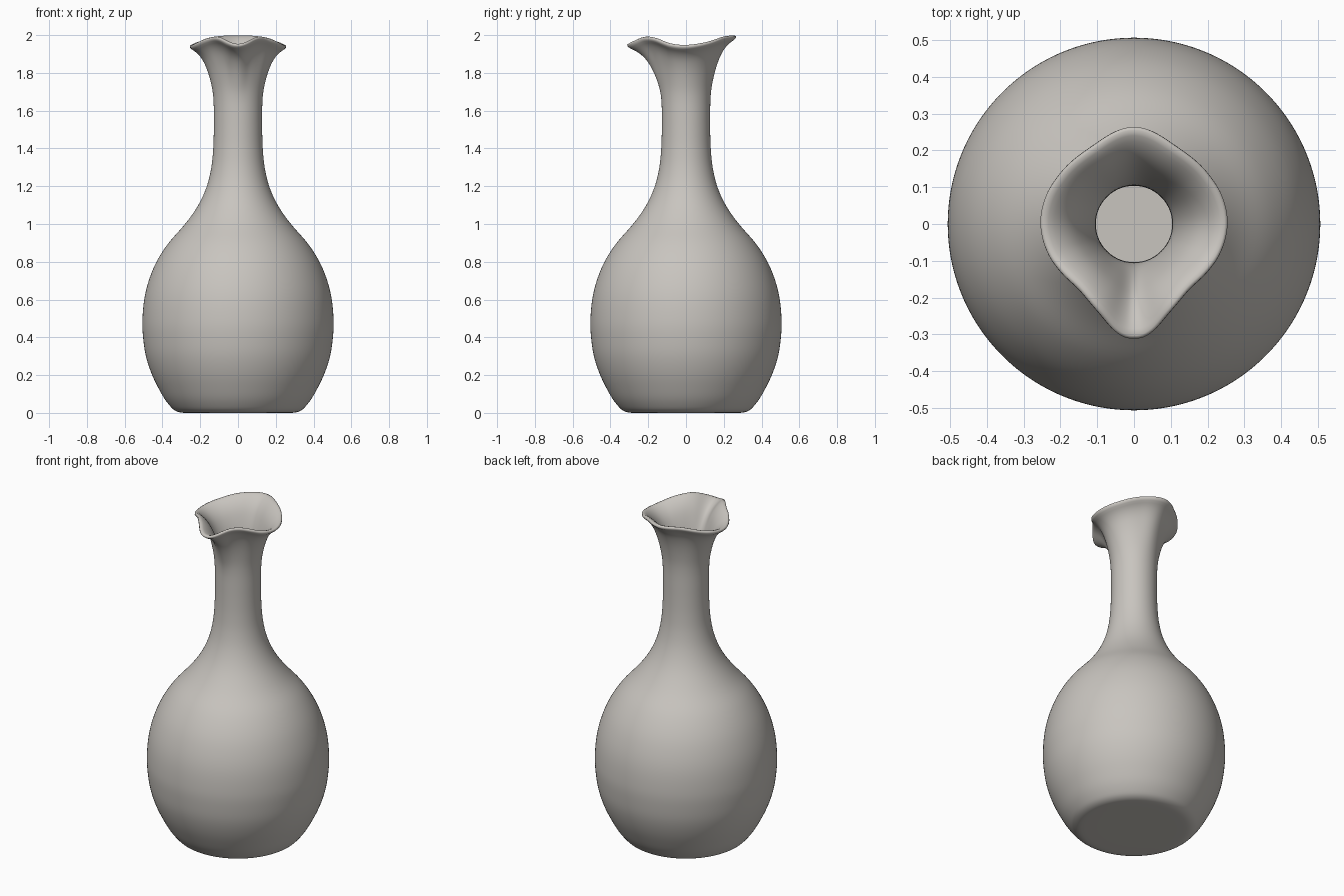
import bpy, bmesh, math

if "Cube" in bpy.data.objects:
    bpy.data.objects.remove(bpy.data.objects["Cube"])

SEG = 96


def spline(pts, x):
    """Cubic Hermite interpolation through sorted (x, y) points."""
    n = len(pts)
    i = max(k for k in range(n - 1) if k == 0 or pts[k][0] <= x)

    def slope(k):
        a, b = pts[max(k - 1, 0)], pts[min(k + 1, n - 1)]
        return (b[1] - a[1]) / (b[0] - a[0])
    (x0, y0), (x1, y1) = pts[i], pts[i + 1]
    h = x1 - x0
    t = (x - x0) / h
    return ((2*t**3 - 3*t*t + 1) * y0 + (t**3 - 2*t*t + t) * h * slope(i)
            + (3*t*t - 2*t**3) * y1 + (t**3 - t*t) * h * slope(i + 1))


# Body silhouette: (height, radius)
body = [(0.03, 0.355), (0.06, 0.380), (0.1, 0.405), (0.2, 0.455), (0.3, 0.488),
        (0.4, 0.503), (0.48, 0.507), (0.6, 0.497), (0.7, 0.473), (0.8, 0.432),
        (0.9, 0.368), (1.0, 0.28), (1.1, 0.21), (1.2, 0.165), (1.3, 0.141),
        (1.4, 0.131), (1.5, 0.128), (1.6, 0.128)]
# Rim by angle in degrees from the spout: radius and height
rim_r = [(-22, .268), (0, .318), (9, .309), (22, .268), (39, .241), (55, .245), (69, .254),
         (90, .262), (108, .259), (125, .251), (151, .248), (180, .272), (209, .248)]
rim_z = [(-25, 1.98), (0, 1.938), (25, 1.978), (45, 1.972), (70, 1.942), (90, 1.934),
         (115, 1.948), (150, 1.98), (180, 1.985), (210, 1.98)]
# Flare: fraction of the way up the lip against fraction outward
flare = [(0, 0), (.15, .01), (.3, .045), (.45, .12), (.6, .225), (.72, .34),
         (.82, .47), (.9, .63), (.96, .81), (1, 1)]

bm = bmesh.new()
angles = [360 * k / SEG for k in range(SEG)]
rings = []


def add_ring(fn):
    ring = []
    for a in angles:
        r, z = fn(180 - abs(180 - a))
        t = math.radians(a)
        ring.append(bm.verts.new((r * math.sin(t), -r * math.cos(t), z)))
    rings.append(ring)


# Flat base with rounded edge
for r, z in [(0.1, 0), (0.2, 0), (0.28, 0), (0.305, 0.001), (0.325, 0.007), (0.342, 0.017)]:
    add_ring(lambda a, r=r, z=z: (r, z))
# Belly and neck
for k in range(50):
    z = 0.03 + 1.57 * k / 50
    add_ring(lambda a, z=z: (spline(body, z), z))
# Fluted lip with spout
for k in range(19):
    t = k / 18
    g = spline(flare, t)
    add_ring(lambda a, t=t, g=g: (0.128 + (spline(rim_r, a) - 0.128) * g,
                                  1.6 + (spline(rim_z, a) - 1.6) * t))

centre = bm.verts.new((0, 0, 0))
for k in range(SEG):
    j = (k + 1) % SEG
    bm.faces.new((centre, rings[0][j], rings[0][k]))
    for lo, hi in zip(rings, rings[1:]):
        bm.faces.new((lo[k], lo[j], hi[j], hi[k]))
bmesh.ops.recalc_face_normals(bm, faces=bm.faces)
# The open shell must face outward
bm.faces.ensure_lookup_table()
bm.normal_update()
if centre.link_faces[0].normal.z > 0:
    bmesh.ops.reverse_faces(bm, faces=bm.faces)
mesh = bpy.data.meshes.new("vase")
bm.to_mesh(mesh)
bm.free()
vase = bpy.data.objects.new("vase", mesh)
bpy.context.collection.objects.link(vase)

clay = bpy.data.materials.new("warm grey ceramic")
clay.diffuse_color = (0.58, 0.555, 0.52, 1)
clay.use_nodes = True
clay.node_tree.nodes["Principled BSDF"].inputs["Base Color"].default_value = clay.diffuse_color
mesh.materials.append(clay)
mesh.shade_smooth()

# Wall thickness inward, then rounding
wall = vase.modifiers.new("wall", 'SOLIDIFY')
wall.thickness = 0.024
wall.offset = -1
smooth = vase.modifiers.new("rounding", 'SUBSURF')
smooth.levels = smooth.render_levels = 1
